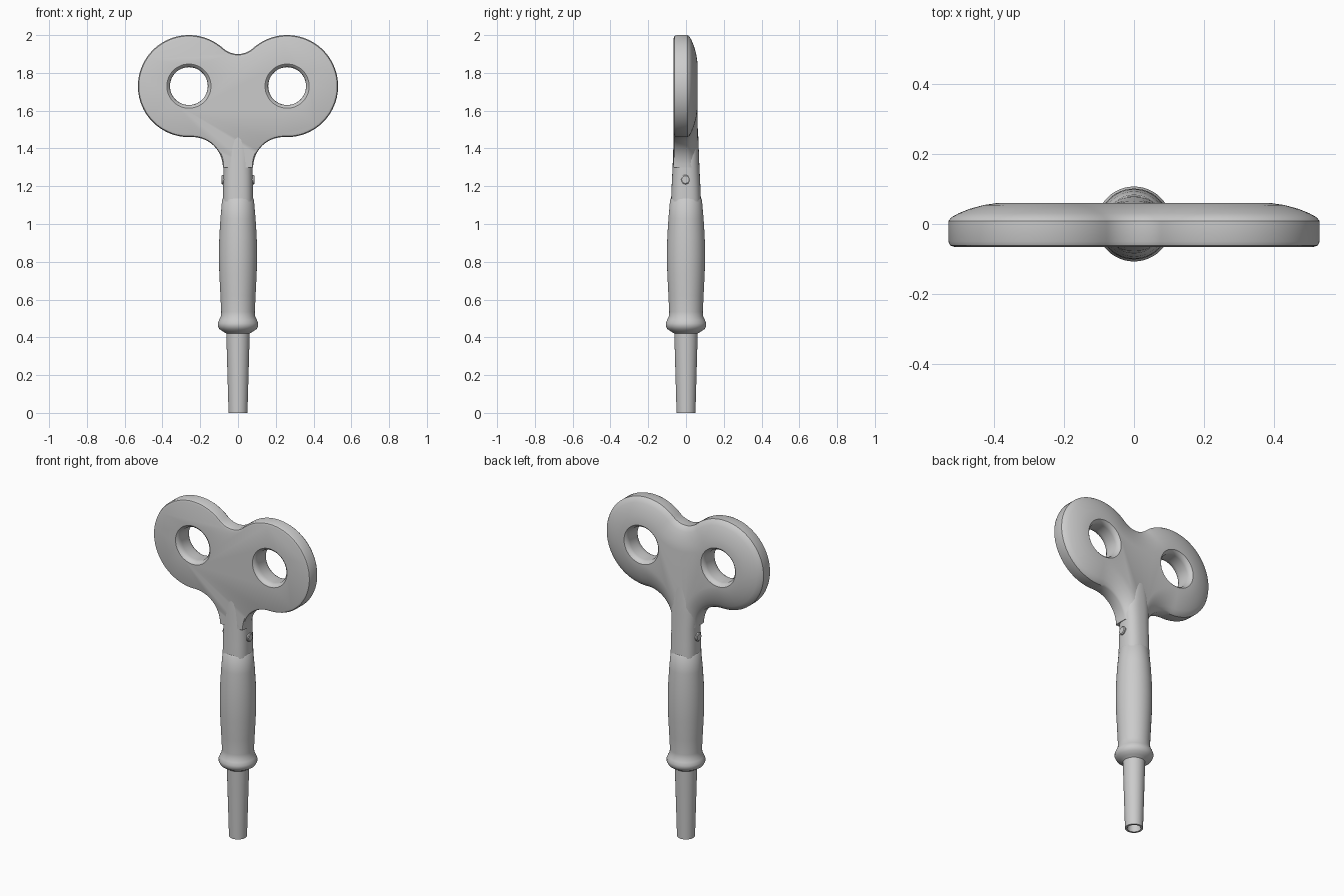
import bpy, bmesh
from math import sin, cos, pi, atan2, radians
from mathutils import Vector

if "Cube" in bpy.data.objects:
    bpy.data.objects.remove(bpy.data.objects["Cube"])


def loft(name, rings):
    """Skin a list of equal-length closed rings and cap both ends."""
    bm = bmesh.new()
    vs = [[bm.verts.new(p) for p in ring] for ring in rings]
    n = len(rings[0])
    for a, b in zip(vs, vs[1:]):
        for i in range(n):
            j = (i + 1) % n
            bm.faces.new((a[i], a[j], b[j], b[i]))
    bm.faces.new(vs[0])
    bm.faces.new(vs[-1])
    bmesh.ops.recalc_face_normals(bm, faces=bm.faces)
    me = bpy.data.meshes.new(name)
    bm.to_mesh(me)
    bm.free()
    ob = bpy.data.objects.new(name, me)
    bpy.context.collection.objects.link(ob)
    return ob


def smooth(ob, angle=35):
    bpy.ops.object.select_all(action='DESELECT')
    ob.select_set(True)
    bpy.context.view_layer.objects.active = ob
    bpy.ops.object.shade_smooth_by_angle(angle=radians(angle))


def circle(r, n=48):
    return [(r * cos(2 * pi * i / n), r * sin(2 * pi * i / n)) for i in range(n)]


# Outline of the two-lobed head, inset by d; all arcs are tangent
LOBE, R = Vector((0.26, 1.73)), 0.27
DIP, F = Vector((0, 2.018)), 0.118
FIL, G = Vector((0.24, 1.3)), 0.16


def arc(c, r, a0, a1, n):
    return [(c.x + r * cos(a0 + (a1 - a0) * i / n), c.y + r * sin(a0 + (a1 - a0) * i / n))
            for i in range(n + 1)]


def head_outline(d):
    to_dip = atan2(DIP.y - LOBE.y, DIP.x - LOBE.x)
    to_fil = atan2(FIL.y - LOBE.y, FIL.x - LOBE.x)
    half = arc(DIP, F + d, -pi / 2, to_dip - pi, 10)
    half += arc(LOBE, R - d, to_dip, to_fil, 48)[1:]
    # the inset fades out towards the neck
    start, n = to_fil + pi, 14
    for i in range(1, n + 1):
        a = start + (pi - start) * i / n
        r = G + d * (1 - 0.75 * i / n)
        half.append((FIL.x + r * cos(a), FIL.y + r * sin(a)))
    return half + [(-x, z) for x, z in reversed(half[1:])]


# Head: flat front, softly domed back
section = [(0.016, -0.065), (0.005, -0.061), (0, -0.05), (0, 0.008), (0.008, 0.019),
           (0.03, 0.031), (0.06, 0.043), (0.1, 0.054), (0.14, 0.06)]
head = loft("key_head", [[(x, y, z) for x, z in head_outline(d)] for d, y in section])

# Finger holes with rounded rims
rim = [(0.125, -0.072), (0.117, -0.065), (0.107, -0.057), (0.101, -0.045), (0.1, -0.03),
       (0.1, 0.03), (0.102, 0.042), (0.109, 0.053), (0.117, 0.06), (0.122, 0.07)]
for side in (-1, 1):
    cutter = loft("hole_cutter", [[(side * LOBE.x + u, y, LOBE.y + v) for u, v in circle(r)]
                                  for r, y in rim])
    cutter.hide_render = True
    mod = head.modifiers.new("finger_hole", 'BOOLEAN')
    mod.operation, mod.solver, mod.object = 'DIFFERENCE', 'EXACT', cutter
    bpy.context.view_layer.objects.active = head
    bpy.ops.object.modifier_apply(modifier=mod.name)
    bpy.data.objects.remove(cutter)
smooth(head)

# Turned shaft: socket bore, tapered tip, collar, swelling grip
profile = [(0.036, 0.3), (0.038, 0), (0.05, 0), (0.062, 0.42), (0.078, 0.43), (0.098, 0.443),
           (0.107, 0.46), (0.107, 0.475), (0.1, 0.492), (0.091, 0.51), (0.089, 0.535),
           (0.093, 0.62), (0.099, 0.74), (0.101, 0.83), (0.099, 0.93), (0.093, 1.03),
           (0.084, 1.13), (0.08, 1.135)]
shaft = loft("shaft", [[(x, y, z) for x, y in circle(r)] for r, z in profile])
smooth(shaft)

# Neck flowing from the grip into the head
stations = [(1.12, 0.08, 0.079), (1.2, 0.079, 0.076), (1.3, 0.077, 0.071),
            (1.38, 0.082, 0.068), (1.46, 0.08, 0.065), (1.56, 0.06, 0.059)]


def soft_box(t):
    return (1 if t > 0 else -1) * abs(t) ** 0.8


neck = loft("neck", [[(hx * soft_box(x), hy * soft_box(y), z) for x, y in circle(1)]
                     for z, hx, hy in stations])
smooth(neck)

# Cross pin through the neck
pin = loft("cross_pin", [[(x, r * u - 0.003, 1.235 + r * v) for u, v in circle(1, 16)]
                         for x, r in ((-0.088, 0.02), (-0.084, 0.025), (0.084, 0.025), (0.088, 0.02))])
smooth(pin)
